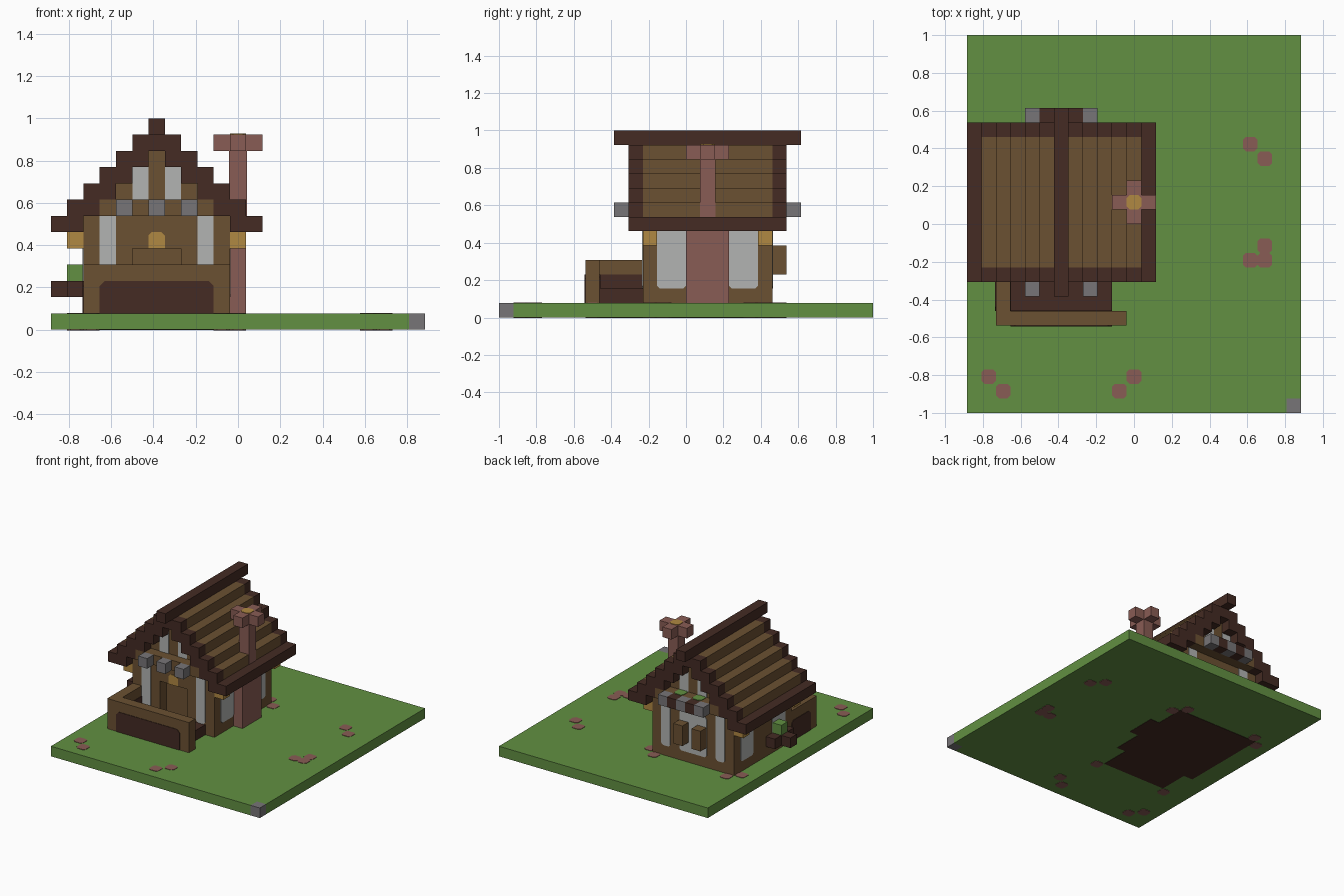
import bpy
import bmesh
from mathutils import Vector

if "Cube" in bpy.data.objects:
    bpy.data.objects.remove(bpy.data.objects["Cube"], do_unlink=True)

U = 2 / 26                                   # one block
ORIGIN = Vector((-11.5 * U, -1.0, 0.0))


def material(name, rgb):
    m = bpy.data.materials.new(name)
    m.use_nodes = True
    m.diffuse_color = (*rgb, 1)
    m.node_tree.nodes["Principled BSDF"].inputs["Base Color"].default_value = (*rgb, 1)
    return m


GRASS = material("grass green", (0.122, 0.279, 0.054))
WOOD = material("brown wood", (0.147, 0.082, 0.032))
DARK = material("dark wood", (0.058, 0.024, 0.017))
GLASS = material("pale glass", (0.445, 0.456, 0.445))
STONE = material("grey stone", (0.185, 0.178, 0.185))
LAMP = material("lamp yellow", (0.434, 0.246, 0.054))
BRICK = material("red brick", (0.250, 0.107, 0.089))


def finish(name, bm, mat):
    bmesh.ops.recalc_face_normals(bm, faces=bm.faces)
    mesh = bpy.data.meshes.new(name)
    bm.to_mesh(mesh)
    bm.free()
    mesh.materials.append(mat)
    obj = bpy.data.objects.new(name, mesh)
    bpy.context.collection.objects.link(obj)
    return obj


def box(name, mat, x, y, z, grow=0.0):
    """Block spanning the given (start, end) ranges, in block units."""
    bm = bmesh.new()
    bmesh.ops.create_cube(bm, size=1)
    for v in bm.verts:
        v.co = ORIGIN + U * Vector([
            (r[1] + grow) if c > 0 else (r[0] - grow)
            for c, r in zip(v.co, (x, y, z))])
    return finish(name, bm, mat)


def plate(name, mat, axis, at, a, b, low=0.2, high=0.2, depth=0.05):
    """Thin panel across an axis, its lower and upper corners cut off."""
    (a0, a1), (b0, b1) = a, b
    outline = [(a0 + low, b0), (a1 - low, b0), (a1, b0 + low), (a1, b1 - high),
               (a1 - high, b1), (a0 + high, b1), (a0, b1 - high), (a0, b0 + low)]
    bm = bmesh.new()
    rings = []
    for d in (at - depth, at + depth):
        ring = []
        for p in outline:
            co = list(p)
            co.insert(axis, d)
            ring.append(bm.verts.new(ORIGIN + U * Vector(co)))
        rings.append(ring)
        bm.faces.new(ring)
    for n in range(8):
        m = (n + 1) % 8
        bm.faces.new((rings[0][n], rings[0][m], rings[1][m], rings[1][n]))
    bmesh.ops.remove_doubles(bm, verts=bm.verts, dist=1e-6)
    return finish(name, bm, mat)


X, Y, Z = 0, 1, 2

# Ground slab with its stone corner
box("ground", GRASS, (0, 22), (0, 26), (0, 1))
box("ground_edge", GRASS, (22, 23), (1, 26), (0, 1))
box("corner_stone", STONE, (22, 23), (0, 1), (0, 1))
box("house_foundation", DARK, (2, 11), (10, 19), (-0.03, 0.9))
box("porch_foundation", DARK, (3, 10), (7, 10), (-0.03, 0.9))
box("chimney_foundation", DARK, (11, 12), (13, 16), (-0.03, 0.9))

# Brick patches set through the ground
for i, j in [(19, 18), (20, 17), (19, 10), (20, 10), (20, 11), (1, 2), (2, 1),
             (10, 1), (11, 2), (2, 6), (10, 6), (2, 19), (1, 18), (10, 19), (11, 18)]:
    plate("ground_brick", BRICK, Z, 0.5, (i, i + 1), (j, j + 1), depth=0.54)

# House walls, the front one with a recessed door
for name, x in (("right_wall", (2, 3)), ("left_wall", (10, 11))):
    box(name, WOOD, x, (11, 18), (1, 7))
box("back_wall", WOOD, (2, 11), (18, 19), (1, 7))
box("front_wall_right", WOOD, (2, 5), (10, 11), (1, 7))
box("front_wall_left", WOOD, (8, 11), (10, 11), (1, 7))
box("front_wall_lintel", WOOD, (5, 8), (10, 11), (5, 7))
box("door", WOOD, (5, 8), (11, 12), (1, 5))
plate("door_lamp", LAMP, Y, 10, (6, 7), (5, 6), low=0)

# Stepped gables at both ends
for end, j in (("front", 10), ("back", 18)):
    for n in range(4):
        box(end + "_gable_step", WOOD, (3 + n, 10 - n), (j, j + 1), (7 + n, 8 + n))

# Windows
for x in (2, 11):
    for j in (11, 16):
        plate("side_window", GLASS, X, x, (j, j + 2), (2, 6.5))
for end, y in (("front", 10), ("back", 19)):
    for i in (3, 9):
        plate(end + "_window", GLASS, Y, y, (i, i + 1), (2, 7.2))
    for i in (5, 7):
        plate(end + "_attic_window", GLASS, Y, y, (i, i + 1), (7.5, 10.4))
plate("back_middle_window", GLASS, Y, 19, (5, 8), (2, 6))
for i in (5, 7):
    box("back_shutter", WOOD, (i, i + 1), (19, 20), (3, 5))

# Beams, stone ends and the back planter
box("front_beam", WOOD, (3, 10), (9, 10), (7, 8))
box("back_beam", WOOD, (3, 10), (19, 20), (7, 8))
for i in (4, 6, 8):
    box("front_beam_stone", STONE, (i, i + 1), (8, 9), (7, 8))
    box("back_beam_stone", STONE, (i, i + 1), (20, 21), (7, 8))
for i in (5, 7):
    box("planter_board", DARK, (i, i + 1), (20, 21), (7, 8))
    plate("planter_greens", GRASS, Z, 8, (i, i + 1), (19, 20))

# Roof: mirrored steps with dark verges and eaves
for n in range(6):
    z = (6 + n, 7 + n)
    for x in ((n, n + 2), (11 - n, 13 - n)):
        box("roof_step", WOOD if n else DARK, x, (10, 19), z)
        box("front_verge", DARK, x, (9, 10), z)
        box("back_verge", DARK, x, (19, 20), z)
box("ridge", DARK, (6, 7), (8, 21), (12, 13))

# Chimney with a cross-shaped top
box("chimney_base", BRICK, (11, 12), (13, 16), (1, 6))
box("chimney_stack", BRICK, (11, 12), (14, 15), (7, 11), grow=0.04)
box("chimney_top_wide", BRICK, (10, 13), (14, 15), (11, 12))
for j in (13, 15):
    box("chimney_top_arm", BRICK, (11, 12), (j, j + 1), (11, 12))
plate("chimney_embers", LAMP, Z, 12, (11, 12), (14, 15))

# Corner lamps under the eaves
for i in (1, 11):
    for j in (10, 18):
        box("corner_lamp", LAMP, (i, i + 1), (j, j + 1), (5, 6))

# Porch, open on its left side
box("porch_front", WOOD, (2, 11), (6, 7), (1, 4))
box("porch_side", WOOD, (2, 3), (7, 10), (1, 4))
box("porch_floor", DARK, (3, 10), (7, 10), (1, 2))
plate("porch_front_panel", DARK, Y, 6, (3, 10), (0.9, 3), low=0, high=0.3)
plate("porch_inner_panel", DARK, Y, 7, (3, 10), (1.5, 3), low=0)
plate("porch_side_panel", DARK, X, 2, (7, 10), (0.9, 3), low=0, high=0.3)
plate("porch_side_inner_panel", DARK, X, 3, (7, 10), (1.5, 3), low=0, high=0)

# Hanging flower box on the side wall
box("flower_box", DARK, (1, 2), (11, 14), (2, 3))
box("flower_box_front", DARK, (0, 1), (12, 13), (2, 3))
box("flower_box_plant", GRASS, (1, 2), (12, 13), (3, 4))
